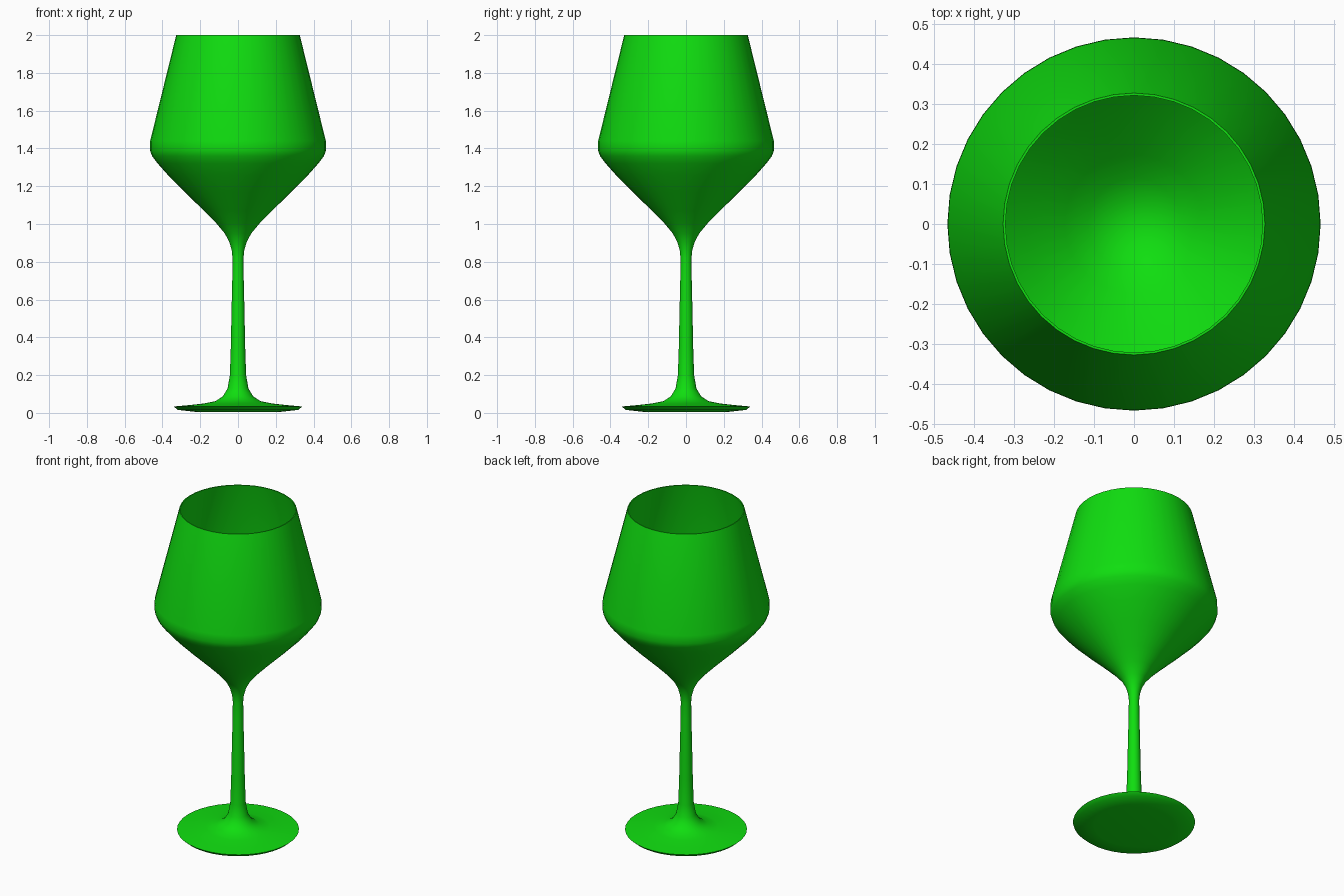
import bpy, bmesh, math

cube = bpy.data.objects.get("Cube")
if cube:
    bpy.data.objects.remove(cube, do_unlink=True)

SEGMENTS = 40

green = bpy.data.materials.new("green_glass")
green.use_nodes = True
colour = (0.005, 0.73, 0.005, 1)
green.diffuse_color = colour
green.node_tree.nodes["Principled BSDF"].inputs["Base Color"].default_value = colour

# Profile points are (radius, height), running from the underside to the bowl interior
foot = [(0, 0.005), (0.22, 0.005), (0.32, 0.016), (0.34, 0.034),
        (0.26, 0.041), (0.18, 0.05), (0.12, 0.062), (0.08, 0.088), (0.055, 0.13)]
stem = [(0.043, 0.2), (0.038, 0.35), (0.034, 0.55), (0.03, 0.72), (0.029, 0.82)]
bowl = [(0.033, 0.86), (0.046, 0.905), (0.07, 0.95), (0.115, 1.004), (0.18, 1.07),
        (0.28, 1.167), (0.37, 1.258), (0.425, 1.32), (0.455, 1.36),
        (0.466, 1.39), (0.465, 1.44), (0.327, 2)]
interior = [(0.321, 2), (0.459, 1.44), (0.459, 1.392), (0.448, 1.365), (0.418, 1.327),
            (0.363, 1.266), (0.273, 1.176), (0.173, 1.08), (0.115, 1.03),
            (0.06, 1.0), (0, 0.99)]


def lathe(name, profile, material):
    """Spin a profile around z into a smooth shaded solid."""
    bm = bmesh.new()
    verts = [bm.verts.new((r, 0, z)) for r, z in profile]
    edges = [bm.edges.new(pair) for pair in zip(verts, verts[1:])]
    bmesh.ops.spin(bm, geom=verts + edges, cent=(0, 0, 0), axis=(0, 0, 1),
                   angle=math.tau, steps=SEGMENTS, use_merge=False)
    bmesh.ops.remove_doubles(bm, verts=bm.verts, dist=0.0005)
    bmesh.ops.recalc_face_normals(bm, faces=bm.faces)
    mesh = bpy.data.meshes.new(name)
    bm.to_mesh(mesh)
    bm.free()
    mesh.materials.append(material)
    obj = bpy.data.objects.new(name, mesh)
    bpy.context.collection.objects.link(obj)
    bpy.ops.object.select_all(action="DESELECT")
    obj.select_set(True)
    bpy.context.view_layer.objects.active = obj
    bpy.ops.object.shade_smooth_by_angle(angle=math.radians(40))
    return obj


# Foot, stem and bowl form one continuous piece of glass
lathe("wine_glass", foot + stem + bowl + interior, green)
